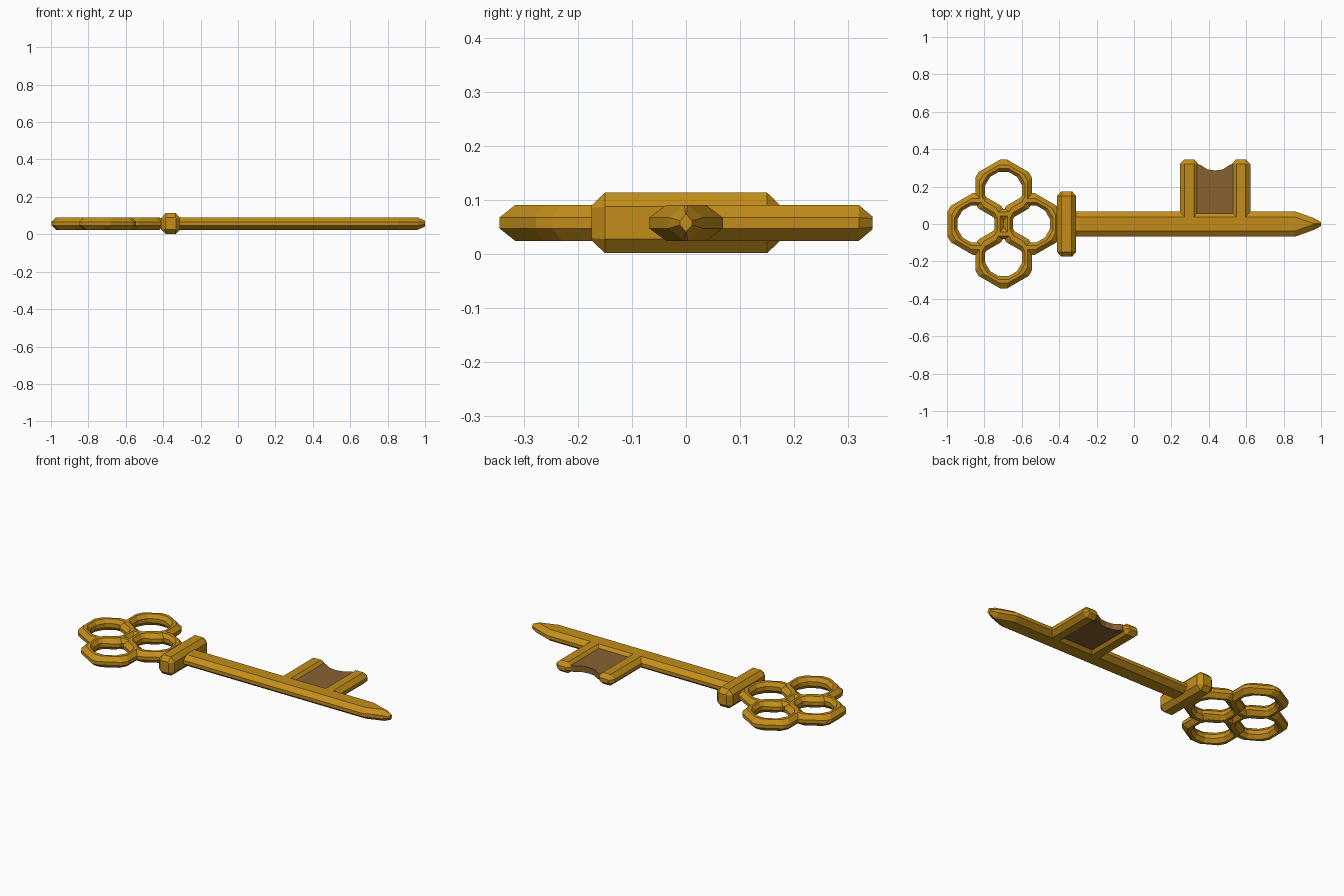
import bpy, bmesh, math

if "Cube" in bpy.data.objects:
    bpy.data.objects.remove(bpy.data.objects["Cube"])

ZC = 0.057


def material(name, color):
    m = bpy.data.materials.new(name)
    m.diffuse_color = color
    m.use_nodes = True
    m.node_tree.nodes["Principled BSDF"].inputs["Base Color"].default_value = m.diffuse_color
    return m


GOLD = material("gold", (0.55, 0.27, 0.01, 1))
BROWN = material("brown", (0.25, 0.12, 0.03, 1))


def loft(name, sections, mat, cyclic=False):
    """Skin a series of equal-sized vertex loops, capped unless cyclic."""
    bm = bmesh.new()
    loops = [[bm.verts.new(p) for p in s] for s in sections]
    n = len(loops[0])
    pairs = list(zip(loops, loops[1:]))
    if cyclic:
        pairs.append((loops[-1], loops[0]))
    for a, b in pairs:
        for i in range(n):
            j = (i + 1) % n
            bm.faces.new((a[i], a[j], b[j], b[i]))
    if not cyclic:
        bm.faces.new(loops[0])
        bm.faces.new(loops[-1])
    bmesh.ops.recalc_face_normals(bm, faces=bm.faces)
    me = bpy.data.meshes.new(name)
    bm.to_mesh(me)
    bm.free()
    ob = bpy.data.objects.new(name, me)
    bpy.context.collection.objects.link(ob)
    me.materials.append(mat)
    return ob


def octagon(w, wt, h, hs):
    """Chamfered bar section: half width, flat half width, half height, side half height."""
    return [(w, -hs), (w, hs), (wt, h), (-wt, h),
            (-w, hs), (-w, -hs), (-wt, -h), (wt, -h)]


def bar_x(name, stations):
    return loft(name, [[(x, u, ZC + v) for u, v in octagon(*o)]
                       for x, *o in stations], GOLD)


def bar_y(name, cx, stations):
    return loft(name, [[(cx + u, y, ZC + v) for u, v in octagon(*o)]
                       for y, *o in stations], GOLD)


# Shaft with pointed tip
bar_x("shaft", [(-0.36, 0.068, 0.037, 0.033, 0.010),
                (0.86, 0.068, 0.037, 0.033, 0.010),
                (0.96, 0.032, 0.003, 0.033, 0.010),
                (1.0, 0.011, 0.001, 0.016, 0.004)])

# Chamfered collar between bow and shaft
bar_y("collar", -0.36, [(-0.175, 0.028, 0.024, 0.032, 0.028),
                        (-0.15, 0.051, 0.027, 0.056, 0.030),
                        (0.15, 0.051, 0.027, 0.056, 0.030),
                        (0.175, 0.028, 0.024, 0.032, 0.028)])

# Two teeth of the bit
for side, x in (("inner", 0.295), ("outer", 0.572)):
    bar_y(side + "_tooth", x, [(0.0, 0.05, 0.025, 0.033, 0.010),
                               (0.32, 0.05, 0.025, 0.033, 0.010),
                               (0.345, 0.027, 0.022, 0.012, 0.008)])

# Thin web between the teeth with a scooped end
outline = [(0.335, 0.04), (0.53, 0.04), (0.53, 0.32), (0.51, 0.315), (0.475, 0.292),
           (0.434, 0.286), (0.392, 0.292), (0.357, 0.315), (0.335, 0.32)]
loft("web", [[(x, y, ZC + z) for x, y in outline] for z in (-0.018, 0.018)], BROWN)


# Bow: four rings, hexagons with cut corners around round holes
def ring_loop(cx, cy, r, half_cut, z):
    angles = [math.radians(30 + 60 * k + s * half_cut) for k in range(6) for s in (-1, 1)]
    return [(cx + r * math.cos(a), cy + r * math.sin(a), z) for a in angles]


profile = [(0.166, 6, -0.010), (0.166, 6, 0.010), (0.138, 9, 0.033), (0.119, 14, 0.033),
           (0.102, 15, 0.012), (0.102, 15, -0.012), (0.119, 14, -0.033), (0.138, 9, -0.033)]
for name, cx, cy in (("left", -0.845, 0), ("right", -0.548, 0),
                     ("back", -0.697, 0.18), ("front", -0.697, -0.18)):
    loft(name + "_bow_ring",
         [ring_loop(cx, cy, r, c, ZC + z) for r, c, z in profile], GOLD, cyclic=True)
